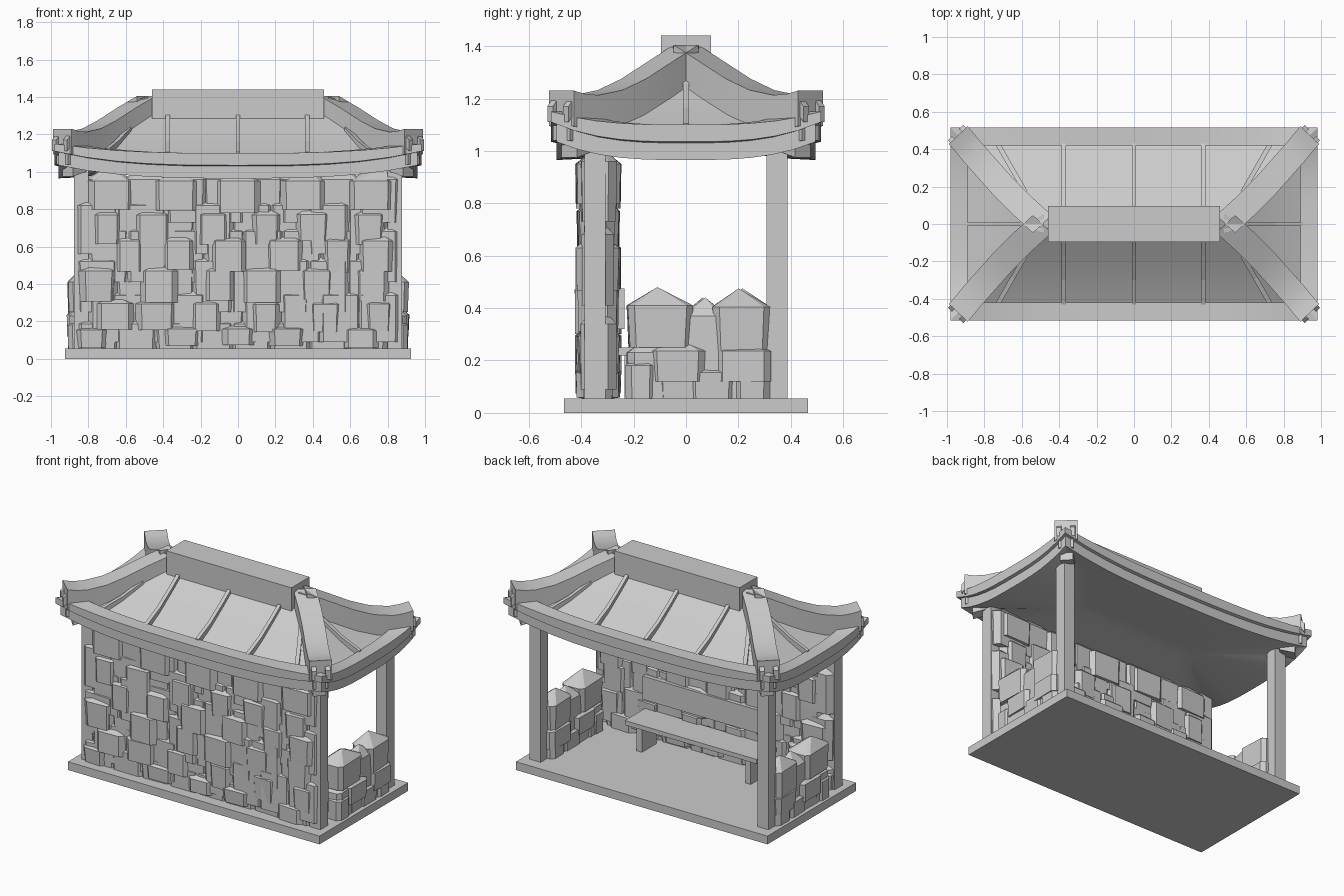
import bpy, bmesh, math, random
from mathutils import Vector

if "Cube" in bpy.data.objects:
    bpy.data.objects.remove(bpy.data.objects["Cube"])

random.seed(4)


def finish(bm, name, smooth=False):
    bmesh.ops.recalc_face_normals(bm, faces=bm.faces)
    me = bpy.data.meshes.new(name)
    bm.to_mesh(me)
    bm.free()
    ob = bpy.data.objects.new(name, me)
    bpy.context.collection.objects.link(ob)
    if smooth:
        bpy.ops.object.select_all(action='DESELECT')
        ob.select_set(True)
        bpy.context.view_layer.objects.active = ob
        bpy.ops.object.shade_smooth_by_angle(angle=math.radians(25))
    return ob


def loft(bm, rings, cap0=True, cap1=True):
    rows = [[bm.verts.new(p) for p in r] for r in rings]
    n = len(rows[0])
    for a, b in zip(rows, rows[1:]):
        for i in range(n):
            j = (i + 1) % n
            bm.faces.new((a[i], a[j], b[j], b[i]))
    if cap0:
        bm.faces.new(rows[0])
    if cap1:
        bm.faces.new(rows[-1])
    return rows


def box(name, x0, x1, y0, y1, z0, z1):
    bm = bmesh.new()
    loft(bm, [[(x0, y0, z), (x1, y0, z), (x1, y1, z), (x0, y1, z)] for z in (z0, z1)])
    return finish(bm, name)


def stone(bm, x, y, z0, z1, w, d, c=.034):
    """Rough block: chamfered footprint, flaring upward, with a pointed top."""
    a, b = w / 2, d / 2
    foot = [(-a + c, -b), (a - c, -b), (a, -b + c), (a, b - c),
            (a - c, b), (-a + c, b), (-a, b - c), (-a, -b + c)]
    rot = random.uniform(-0.06, 0.06)
    shoulder = z1 - min(0.32 * (z1 - z0), 0.07)
    rings = []
    for z, s in ((z0, random.uniform(0.91, 1.0)), (shoulder, 1.0)):
        rings.append([(x + s * (p * math.cos(rot) - q * math.sin(rot)),
                       y + s * (p * math.sin(rot) + q * math.cos(rot)), z) for p, q in foot])
    top = loft(bm, rings, cap1=False)[-1]
    tip = bm.verts.new((x + random.uniform(-.02, .02), y + random.uniform(-.01, .01), z1))
    for i in range(8):
        bm.faces.new((top[i], top[(i + 1) % 8], tip))


# floor and posts
box("floor", -.925, .925, -.465, .465, 0, .055)
for sx in (-1, 1):
    for sy in (-1, 1):
        cx, cy = sx * .838, sy * .348
        box("post", cx - .04, cx + .04, cy - .04, cy + .04, .055, 1.04)

# front stone wall: deep facing stones in rows, shallower filler stones between
rows = [(.055, .20, (-.78, -.3, .0, .26, .66)),
        (.14, .36, (-.66, -.44, -.17, .15, .47, .75)),
        (.30, .54, (-.75, -.42, -.10, .13, .42, .72)),
        (.46, .70, (-.58, -.32, -.05, .25, .53, .74)),
        (.61, .84, (-.70, -.46, -.13, .15, .40, .70)),
        (.78, 1.02, (-.68, -.33, .0, .35, .71))]
bm = bmesh.new()
for k, (z0, z1, xs) in enumerate(rows):
    for x in xs:
        w = .25 if k == 5 else random.uniform(.17, .23)
        stone(bm, x, -.335, z0 + random.uniform(0, .02), z1, w, random.uniform(.15, .175))
    n = 8
    for i in range(n):
        x = -.72 + 1.44 * i / (n - 1) + (.03 if k % 2 else -.03)
        stone(bm, x, -.335, max(.055, z0 - .05), min(z1 + .05, 1.03), .25, random.uniform(.11, .145))
finish(bm, "front_stone_wall")

# low side stone walls: (y, z0, z1, width along y, depth along x)
side = [(-.10, .25, .48, .25, .16), (.21, .23, .475, .22, .15), (-.03, .12, .29, .21, .17),
        (.22, .12, .29, .21, .16), (-.14, .055, .30, .17, .14), (.07, .055, .44, .18, .12),
        (-.02, .055, .26, .2, .14), (.10, .055, .2, .18, .15), (.25, .055, .2, .14, .15),
        (.2, .055, .30, .22, .13), (-.17, .055, .24, .12, .16)]
for s in (-1, 1):
    bm = bmesh.new()
    for y, z0, z1, w, d in side:
        stone(bm, s * .83, y, z0, z1, d, w, .025)
    finish(bm, "side_stone_wall")

# bench
box("bench_seat", -.485, .485, -.265, -.05, .22, .25)
box("bench_back", -.485, .485, -.275, -.235, .32, .475)
for s in (-1, 1):
    box("bench_leg", s * .40 - .02, s * .40 + .02, -.235, -.08, .055, .22)

# hip roof with raised eave beam, fascia and soffit: rings of (half x, half y, z, corner lift)
N = 12


def roof_ring(hx, hy, z, lift):
    pts = []
    corners = [(-hx, -hy), (hx, -hy), (hx, hy), (-hx, hy)]
    for k in range(4):
        (ax, ay), (bx, by) = corners[k], corners[(k + 1) % 4]
        for i in range(N):
            t = i / N
            pts.append((ax + (bx - ax) * t, ay + (by - ay) * t, z + lift * abs(2 * t - 1) ** 3))
    return pts


bm = bmesh.new()
profile = [(.46, .02, 1.335, 0), (.62, .17, 1.225, 0), (.76, .30, 1.135, 0), (.89, .42, 1.07, 0),
           (.89, .42, 1.10, .05), (.98, .515, 1.10, .05), (.98, .515, 1.035, .075),
           (.96, .495, 1.03, .075), (.96, .495, .965, .07), (.86, .40, .97, .05),
           (.55, .12, 1.0, .0), (.48, .02, 1.01, 0)]
loft(bm, [roof_ring(*p) for p in profile])
finish(bm, "roof", True)

# main ridge
box("main_ridge", -.46, .46, -.095, .095, 1.285, 1.44)


def sweep(name, path, w, h, smooth=False):
    """Upright rectangular section swept along a path of top points."""
    pts = [Vector(p) for p in path]
    d = pts[-1] - pts[0]
    side = Vector((-d.y, d.x, 0)).normalized() * w / 2
    dn = Vector((0, 0, -h))
    bm = bmesh.new()
    loft(bm, [[p - side, p + side, p + side + dn, p - side + dn] for p in pts])
    return finish(bm, name, smooth)


# hip ridges with scroll ends and wedge-shaped corner brackets
hip = [(.49, 0, 1.405), (.60, .10, 1.34), (.70, .20, 1.275), (.78, .29, 1.232),
       (.86, .38, 1.213), (.905, .435, 1.218), (.94, .475, 1.23)]
for sx in (-1, 1):
    for sy in (-1, 1):
        def m(x, y, z):
            return (sx * x, sy * y, z)
        sweep("hip_ridge", [m(*p) for p in hip], .138, .135, True)
        sweep("corner_bracket", [m(.86, .40, 1.10), m(.94, .475, 1.115)], .09, .075)
        sweep("corner_bracket_lower", [m(.84, .38, 1.06), m(.91, .445, 1.035)], .08, .06)
        for q in (-1, 1):
            # paired scrolls on the outer end face
            ox, oy = q * .03, -q * .03
            sweep("hip_scroll", [m(.93 + ox, .465 + oy, 1.205), m(.954 + ox, .489 + oy, 1.17)], .03, .06)
        # roof ribs beside the hips
        sweep("hip_rib", [m(.58, .17, 1.24), m(.65, .29, 1.165), m(.73, .43, 1.10)], .025, .05)

# small caps at the ridge ends
for s in (-1, 1):
    bm = bmesh.new()
    loft(bm, [[(s * .48, -.05, z), (s * .56, -.02, z - .02), (s * .56, .02, z - .02), (s * .48, .05, z)]
              for z in (1.30, 1.40)])
    finish(bm, "ridge_end_cap")

# roof ribs running down the slopes
for s in (-1, 1):
    for x in (-.375, 0, .37):
        sweep("roof_rib", [(x, s * .08, 1.315), (x, s * .17, 1.25), (x, s * .30, 1.165), (x, s * .43, 1.105)], .024, .05)
    sweep("side_rib", [(s * .52, 0, 1.32), (s * .62, 0, 1.25), (s * .76, 0, 1.165), (s * .90, 0, 1.105)], .024, .05)
